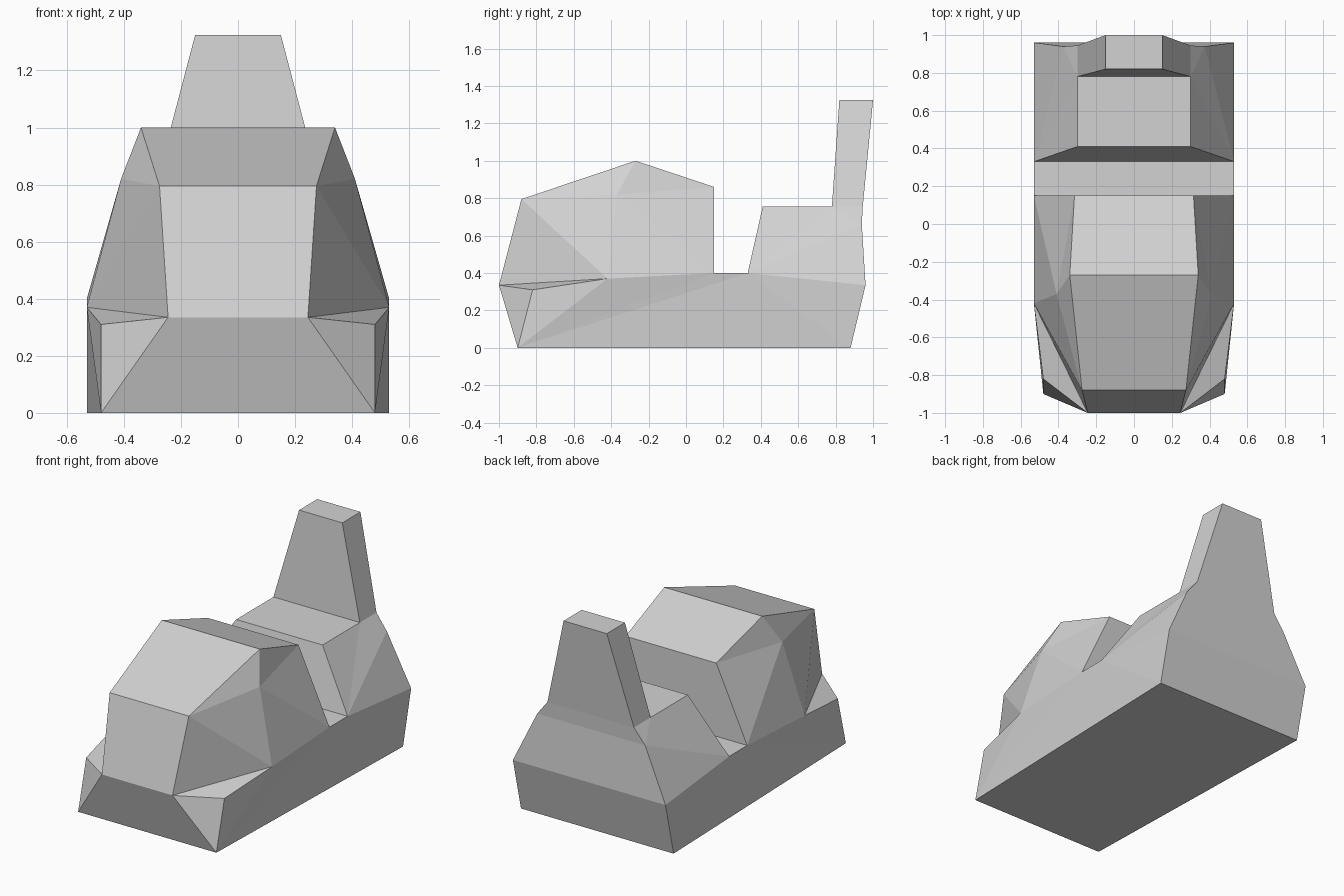
import bpy
import bmesh

default_cube = bpy.data.objects.get("Cube")
if default_cube:
    bpy.data.objects.remove(default_cube, do_unlink=True)

# Single body colour
grey = bpy.data.materials.new("plain grey")
grey.use_nodes = True
colour = (0.65, 0.65, 0.65, 1)
grey.diffuse_color = colour
grey.node_tree.nodes["Principled BSDF"].inputs["Base Color"].default_value = colour

# Corners of the left half of the vehicle; the right half is mirrored
corner = {
    "front_sill": (0.48, -0.9, 0),
    "rear_sill": (0.53, 0.88, 0),
    "tail": (0.53, 0.96, 0.335),
    "nose": (0.245, -1, 0.335),
    "fender": (0.48, -0.82, 0.31),
    "door_foot": (0.53, -0.42, 0.37),
    "cabin_foot": (0.53, 0.15, 0.4),
    "engine_foot": (0.53, 0.33, 0.4),
    "brow": (0.275, -0.88, 0.795),
    "roof_side": (0.41, -0.37, 0.82),
    "ridge": (0.34, -0.27, 1),
    "roof_rear": (0.315, 0.15, 0.86),
    "hood_front": (0.3, 0.41, 0.755),
    "hood_rear": (0.3, 0.78, 0.755),
    "stack_foot": (0.3, 0.945, 0.755),
    "shoulder": (0.375, 0.94, 0.66),
    "stack_front": (0.15, 0.82, 1.325),
    "stack_rear": (0.15, 1, 1.325),
}


def build_part(name, paths, sides):
    """Span each path from right to left, then close both flanks with the side faces."""
    bm = bmesh.new()
    made = {}

    def vert(key, side):
        if (key, side) not in made:
            x, y, z = corner[key]
            made[key, side] = bm.verts.new((x * side, y, z))
        return made[key, side]

    for path in paths:
        keys = path.split()
        for a, b in zip(keys, keys[1:]):
            bm.faces.new((vert(a, -1), vert(a, 1), vert(b, 1), vert(b, -1)))
    for side in sides:
        keys = side.split()
        bm.faces.new([vert(k, 1) for k in keys])
        bm.faces.new([vert(k, -1) for k in reversed(keys)])

    mesh = bpy.data.meshes.new(name)
    bm.to_mesh(mesh)
    bm.free()
    mesh.materials.append(grey)
    bpy.context.collection.objects.link(bpy.data.objects.new(name, mesh))


# Chassis: underside, bumpers, open deck and fenders
build_part("chassis",
           ["tail rear_sill front_sill nose", "cabin_foot engine_foot"],
           ["front_sill door_foot fender",
            "front_sill cabin_foot door_foot",
            "front_sill engine_foot cabin_foot",
            "front_sill rear_sill engine_foot",
            "rear_sill tail engine_foot",
            "nose front_sill fender",
            "nose fender door_foot"])

# Cabin: windscreen, peaked roof and rear wall
build_part("cabin",
           ["nose brow ridge roof_rear cabin_foot"],
           ["nose door_foot brow",
            "brow door_foot roof_side",
            "brow roof_side ridge",
            "roof_side roof_rear ridge",
            "door_foot cabin_foot roof_side",
            "roof_side cabin_foot roof_rear"])

# Engine housing: sloped front, flat hood and tapered back
build_part("engine_housing",
           ["engine_foot hood_front hood_rear", "stack_foot shoulder tail"],
           ["engine_foot tail shoulder",
            "engine_foot shoulder hood_rear",
            "engine_foot hood_rear hood_front",
            "hood_rear shoulder stack_foot"])

# Tapered stack rising from the back of the engine housing
build_part("rear_stack",
           ["hood_rear stack_front stack_rear stack_foot"],
           ["hood_rear stack_foot stack_rear stack_front"])
